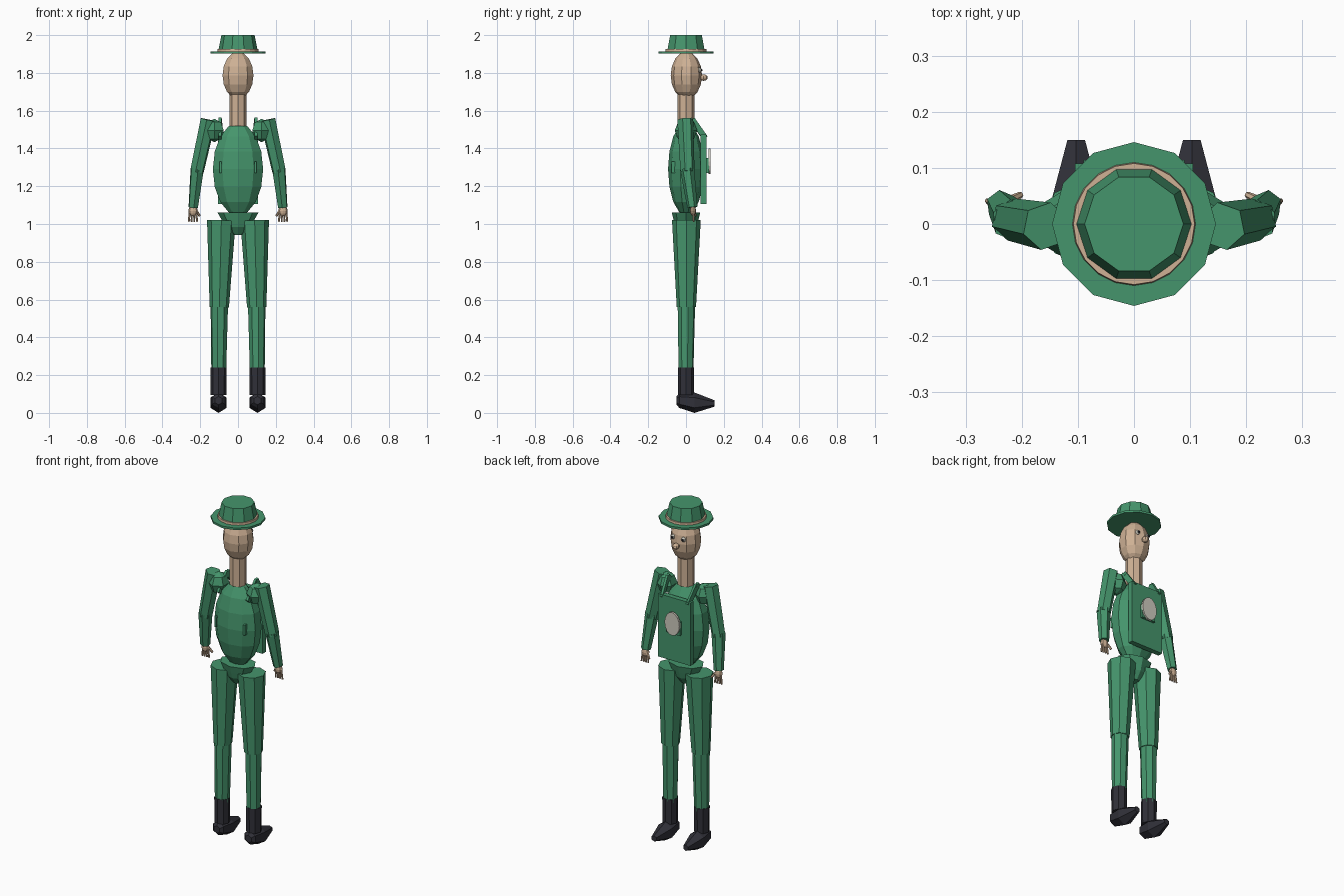
import bpy, bmesh, math
from mathutils import Vector, Matrix

if "Cube" in bpy.data.objects:
    bpy.data.objects.remove(bpy.data.objects["Cube"])


def material(name, rgb):
    m = bpy.data.materials.new(name)
    m.diffuse_color = (*rgb, 1)
    m.use_nodes = True
    m.node_tree.nodes["Principled BSDF"].inputs["Base Color"].default_value = m.diffuse_color
    return m


GREEN = material("green", (0.06, 0.30, 0.15))
SKIN = material("skin", (0.62, 0.44, 0.30))
DARK = material("dark", (0.03, 0.03, 0.04))
CREAM = material("cream", (0.62, 0.60, 0.52))


def finish(name, bm, mat):
    bmesh.ops.recalc_face_normals(bm, faces=bm.faces)
    me = bpy.data.meshes.new(name)
    bm.to_mesh(me)
    bm.free()
    me.materials.append(mat)
    ob = bpy.data.objects.new(name, me)
    bpy.context.collection.objects.link(ob)
    return ob


def loft(name, rings, n, mat, matrix=Matrix(), turn=0.0):
    """Rings of (height, rx, ry[, shift_y]) joined into a capped solid."""
    bm = bmesh.new()
    loops = []
    for h, rx, ry, *shift in rings:
        dy = shift[0] if shift else 0
        angles = [math.tau * i / n + turn for i in range(n)]
        loops.append([bm.verts.new((rx * math.cos(a), ry * math.sin(a) + dy, h)) for a in angles])
    for a, b in zip(loops, loops[1:]):
        for i in range(n):
            j = (i + 1) % n
            bm.faces.new((a[i], a[j], b[j], b[i]))
    bm.faces.new(loops[0])
    bm.faces.new(loops[-1])
    bm.transform(matrix)
    return finish(name, bm, mat)


def limb(name, p, q, r1, r2, n, mat):
    p, q = Vector(p), Vector(q)
    rot = (q - p).to_track_quat('Z', 'Y').to_matrix().to_4x4()
    return loft(name, [(0, r1, r1), ((q - p).length, r2, r2)], n, mat, Matrix.Translation(p) @ rot)


def ball(name, c, r, mat, seg=10, rings=8):
    bm = bmesh.new()
    bmesh.ops.create_uvsphere(bm, u_segments=seg, v_segments=rings, radius=1)
    bm.transform(Matrix.Translation(c) @ Matrix.Diagonal((*r, 1)))
    return finish(name, bm, mat)


def box(name, c, size, mat, rot=Matrix()):
    bm = bmesh.new()
    bmesh.ops.create_cube(bm, size=1)
    bm.transform(Matrix.Translation(c) @ rot @ Matrix.Diagonal((*size, 1)))
    return finish(name, bm, mat)


def strap(name, p, q, width, thick):
    p, q = Vector(p), Vector(q)
    rot = (q - p).to_track_quat('Z', 'X').to_matrix().to_4x4()
    return box(name, (p + q) / 2, (width, thick, (q - p).length + 0.01), GREEN, rot)


# Hat
loft("hat_brim", [(1.902, 0.146, 0.146), (1.914, 0.146, 0.146)], 12, GREEN, turn=math.pi / 2)
loft("hat_band", [(1.912, 0.11, 0.11), (1.926, 0.108, 0.108)], 20, SKIN)
loft("hat_crown", [(1.912, 0.105, 0.105), (2.0, 0.088, 0.088)], 10, GREEN)

# Head, neck and face
ball("head", (0, 0.002, 1.787), (0.086, 0.083, 0.125), SKIN)
limb("neck", (0, 0, 1.52), (0, 0, 1.70), 0.045, 0.045, 8, SKIN)
ball("nose", (0, 0.093, 1.775), (0.018, 0.022, 0.017), SKIN, 8, 6)
for s in (-1, 1):
    ball("eye", (0.034 * s, 0.07, 1.815), (0.014, 0.013, 0.014), CREAM, 8, 6)
    ball("pupil", (0.034 * s, 0.081, 1.815), (0.007, 0.006, 0.007), DARK, 8, 6)

# Torso and pelvis
ball("torso", (0, 0, 1.29), (0.14, 0.095, 0.245), GREEN)
loft("pelvis", [(0.943, 0.025, 0.025), (0.985, 0.07, 0.055), (1.02, 0.085, 0.065), (1.06, 0.108, 0.075)], 8, GREEN)

# Chest panel with plain oval badge
box("chest_panel", (0, 0.093, 1.29), (0.21, 0.03, 0.37), GREEN)
box("badge_mount", (0, 0.114, 1.31), (0.09, 0.016, 0.08), GREEN)
loft("badge", [(0.119, 0.048, 0.068), (0.131, 0.048, 0.068)], 16, CREAM,
     Matrix.Translation((0, 0, 1.332)) @ Matrix.Rotation(-math.pi / 2, 4, 'X'))

for s in (-1, 1):
    # Shoulder straps and their ends at the back
    strap("shoulder_strap", (0.085 * s, 0.098, 1.46), (0.095 * s, 0.035, 1.55), 0.03, 0.014)
    strap("shoulder_strap", (0.095 * s, 0.035, 1.55), (0.095 * s, -0.04, 1.46), 0.03, 0.014)
    box("strap_end", (0.093 * s, -0.068, 1.30), (0.012, 0.02, 0.06), GREEN)

    # Arms
    ball("shoulder", (0.125 * s, 0, 1.495), (0.057, 0.06, 0.062), GREEN, 6, 4)
    limb("upper_arm", (0.157 * s, -0.004, 1.552), (0.218 * s, 0.008, 1.275), 0.043, 0.038, 6, GREEN)
    limb("forearm", (0.216 * s, 0.006, 1.292), (0.237 * s, 0.034, 1.088), 0.038, 0.027, 6, GREEN)

    # Hands
    ball("palm", (0.238 * s, 0.037, 1.07), (0.025, 0.016, 0.028), SKIN, 8, 6)
    for i in range(4):
        x = 0.222 + 0.011 * i
        limb("finger", (x * s, 0.038, 1.06), ((x + 0.004 * (i - 1.5)) * s, 0.041, 1.012), 0.006, 0.005, 6, SKIN)
    limb("thumb", (0.222 * s, 0.042, 1.07), (0.202 * s, 0.052, 1.042), 0.008, 0.006, 6, SKIN)

    # Legs and boots
    limb("thigh", (0.088 * s, 0.002, 1.02), (0.099 * s, 0.002, 0.56), 0.076, 0.051, 8, GREEN)
    limb("shin", (0.099 * s, 0.002, 0.57), (0.102 * s, 0, 0.22), 0.047, 0.04, 8, GREEN)
    limb("boot_shaft", (0.103 * s, 0, 0.24), (0.103 * s, 0, 0.095), 0.043, 0.042, 8, DARK)
    foot = [(-0.05, 0.022, 0.022, -0.065), (-0.035, 0.04, 0.04, -0.066),
            (0.045, 0.05, 0.054, -0.056), (0.15, 0.018, 0.017, -0.05)]
    loft("boot_foot", [(h, a, b, d + (0.002 if h == 0.045 else 0)) for h, a, b, d in foot], 6, DARK,
         Matrix.Translation((0.103 * s, 0, 0)) @ Matrix.Rotation(-math.pi / 2, 4, 'X'), math.pi / 2)
